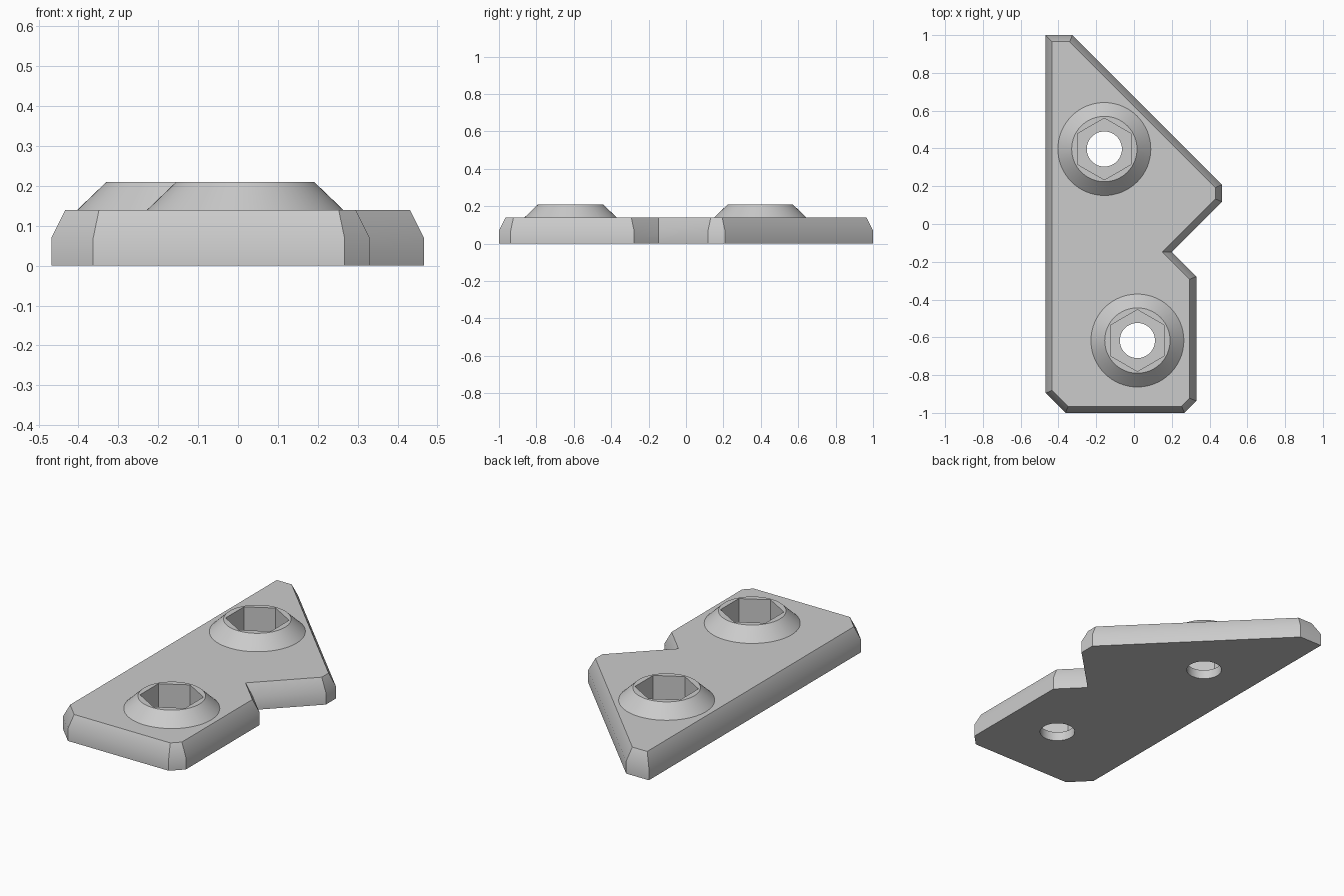
import bpy, bmesh, math
from mathutils import Vector, Matrix

cube = bpy.data.objects.get("Cube")
if cube:
    bpy.data.objects.remove(cube, do_unlink=True)

grey = bpy.data.materials.new("plain grey")
grey.use_nodes = True
grey.diffuse_color = (0.6, 0.6, 0.6, 1)
grey.node_tree.nodes["Principled BSDF"].inputs["Base Color"].default_value = (0.6, 0.6, 0.6, 1)


def inset(points, d):
    """Move every side of a counter-clockwise outline inward by d."""
    result = []
    for i, p in enumerate(points):
        a = (p - points[i - 1]).normalized()
        b = (points[(i + 1) % len(points)] - p).normalized()
        n1, n2 = Vector((-a.y, a.x)), Vector((-b.y, b.x))
        result.append(p + (n1 + n2) * d / (1 + n1.dot(n2)))
    return result


def ring(radius, sides, centre, turn=0.0):
    return [Vector(centre) + radius * Vector((math.cos(turn + math.tau * i / sides),
                                              math.sin(turn + math.tau * i / sides)))
            for i in range(sides)]


def loft(name, layers):
    """Closed solid through (outline, height) layers, bottom to top."""
    bm = bmesh.new()
    loops = [[bm.verts.new((p.x, p.y, z)) for p in pts] for pts, z in layers]
    for low, high in zip(loops, loops[1:]):
        for i in range(len(low)):
            j = (i + 1) % len(low)
            bm.faces.new((low[i], low[j], high[j], high[i]))
    bm.faces.new(loops[0][::-1])
    bm.faces.new(loops[-1])
    mesh = bpy.data.meshes.new(name)
    bm.to_mesh(mesh)
    bm.free()
    mesh.materials.append(grey)
    obj = bpy.data.objects.new(name, mesh)
    bpy.context.collection.objects.link(obj)
    return obj


def combine(target, tool, operation):
    mod = target.modifiers.new(operation, "BOOLEAN")
    mod.operation, mod.solver, mod.object = operation, "EXACT", tool
    bpy.context.view_layer.objects.active = target
    bpy.ops.object.modifier_apply(modifier=mod.name)
    bpy.data.objects.remove(tool, do_unlink=True)


# Plate with a notched outline and a sloped upper rim
outline = [Vector(p) for p in (
    (-0.468, 1), (-0.468, -0.895), (-0.363, -1), (0.267, -1), (0.33, -0.937),
    (0.33, -0.278), (0.2, -0.148), (0.466, 0.118), (0.466, 0.208), (-0.326, 1))]
plate = loft("bracket_plate", [(outline, 0), (outline, 0.07), (inset(outline, 0.035), 0.14)])

# Tapered bosses, each with a hexagonal nut pocket and a bolt hole
for centre in ((-0.157, 0.397), (0.018, -0.617)):
    base = ring(0.246, 64, centre)
    boss = loft("boss", [(base, 0.1), (base, 0.14), (ring(0.173, 64, centre), 0.21)])
    combine(plate, boss, "UNION")
    pocket = loft("nut_pocket", [(ring(0.163, 6, centre, math.pi / 2), z) for z in (0.052, 0.3)])
    combine(plate, pocket, "DIFFERENCE")
    hole = loft("bolt_hole", [(ring(0.093, 48, centre), z) for z in (-0.1, 0.12)])
    combine(plate, hole, "DIFFERENCE")

bpy.ops.object.select_all(action="DESELECT")
plate.select_set(True)
bpy.context.view_layer.objects.active = plate
bpy.ops.object.shade_smooth_by_angle(angle=math.radians(30))
